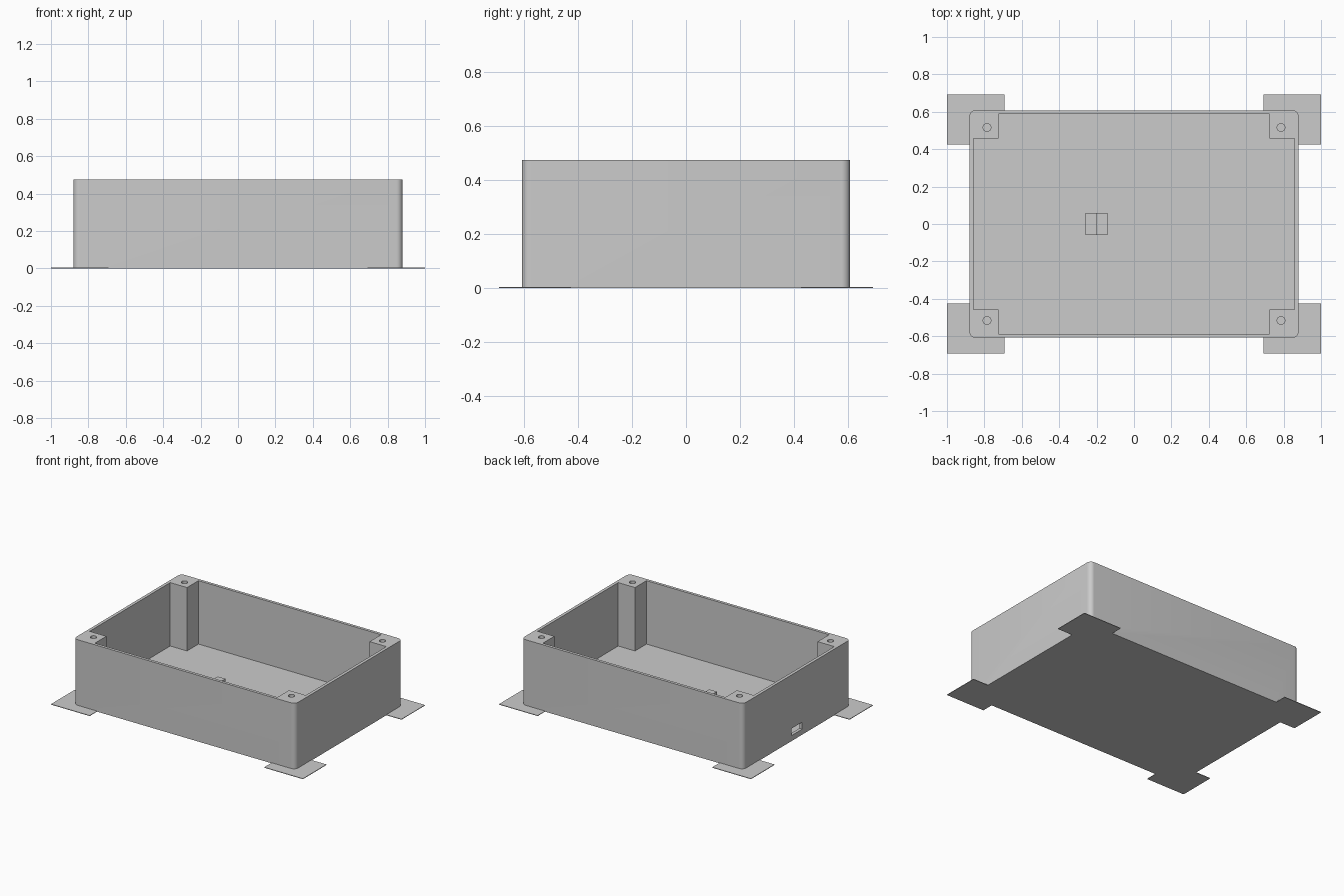
import bpy, bmesh, math
from mathutils import Matrix

if "Cube" in bpy.data.objects:
    bpy.data.objects.remove(bpy.data.objects["Cube"], do_unlink=True)

grey = bpy.data.materials.new("light_grey")
grey.use_nodes = True
grey.diffuse_color = (0.6, 0.6, 0.6, 1)
grey.node_tree.nodes["Principled BSDF"].inputs["Base Color"].default_value = (0.6, 0.6, 0.6, 1)

SIGNS = [(1, 1), (-1, 1), (-1, -1), (1, -1)]   # counter-clockwise corners


def prism(name, outline, z0, z1):
    """Extrude a closed outline from z0 up to z1."""
    bm = bmesh.new()
    face = bm.faces.new([bm.verts.new((x, y, z0)) for x, y in outline])
    top = bmesh.ops.extrude_face_region(bm, geom=[face])["geom"]
    verts = [v for v in top if isinstance(v, bmesh.types.BMVert)]
    bmesh.ops.translate(bm, vec=(0, 0, z1 - z0), verts=verts)
    bmesh.ops.recalc_face_normals(bm, faces=bm.faces)
    mesh = bpy.data.meshes.new(name)
    bm.to_mesh(mesh)
    bm.free()
    mesh.materials.append(grey)
    obj = bpy.data.objects.new(name, mesh)
    bpy.context.collection.objects.link(obj)
    return obj


def rect(x0, x1, y0, y1):
    return [(x0, y0), (x1, y0), (x1, y1), (x0, y1)]


def circle(cx, cy, r, n=32):
    return [(cx + r * math.cos(math.tau * i / n), cy + r * math.sin(math.tau * i / n))
            for i in range(n)]


def rounded_rect(hx, hy, r, steps=8):
    pts = []
    for k, (sx, sy) in enumerate(SIGNS):
        for i in range(steps + 1):
            a = math.pi / 2 * (k + i / steps)
            pts.append((sx * (hx - r) + r * math.cos(a), sy * (hy - r) + r * math.sin(a)))
    return pts


def combine(target, other, operation):
    """Apply a boolean and discard the second object."""
    bpy.context.view_layer.objects.active = target
    mod = target.modifiers.new("combine", 'BOOLEAN')
    mod.operation, mod.solver, mod.object = operation, 'EXACT', other
    bpy.ops.object.modifier_apply(modifier=mod.name)
    bpy.data.objects.remove(other, do_unlink=True)


HX, HY, HEIGHT, FLOOR = 0.88, 0.608, 0.475, 0.02

# Outer shell with rounded upright corners
case = prism("enclosure_case", rounded_rect(HX, HY, 0.033), 0, HEIGHT)

# Cavity: a notched outline leaves a square post in every corner
ix, iy, px, py = 0.858, 0.587, 0.725, 0.457
cavity = []
for sx, sy in SIGNS:
    notch = [(sx * ix, sy * py), (sx * px, sy * py), (sx * px, sy * iy)]
    cavity += notch if sx * sy > 0 else notch[::-1]
combine(case, prism("cavity_cutter", cavity, FLOOR, HEIGHT + 0.1), 'DIFFERENCE')

# Screw holes in the posts and thin mounting tabs at the base corners
for sx, sy in SIGNS:
    hole = prism("hole_cutter", circle(sx * 0.786, sy * 0.516, 0.021), 0.27, HEIGHT + 0.1)
    combine(case, hole, 'DIFFERENCE')
    tab = prism("corner_tab", rect(*sorted((sx * 0.693, sx)),
                                   *sorted((sy * 0.425, sy * 0.692))), 0, 0.004)
    combine(case, tab, 'UNION')

# Connector slot through the end wall
combine(case, prism("slot_cutter", rect(-0.95, -0.83, -0.06, 0.06), 0.04, 0.09), 'DIFFERENCE')

# Stepped stop block on the floor
step = [(-0.258, FLOOR), (-0.142, FLOOR), (-0.142, 0.128),
        (-0.203, 0.128), (-0.203, 0.045), (-0.258, 0.045)]
block = prism("stop_block", step, -0.06, 0.06)
block.data.transform(Matrix.Rotation(math.pi / 2, 4, 'X'))

# Smooth rounded corners, crisp edges
bpy.ops.object.select_all(action='DESELECT')
case.select_set(True)
bpy.context.view_layer.objects.active = case
bpy.ops.object.shade_smooth_by_angle(angle=math.radians(30))
